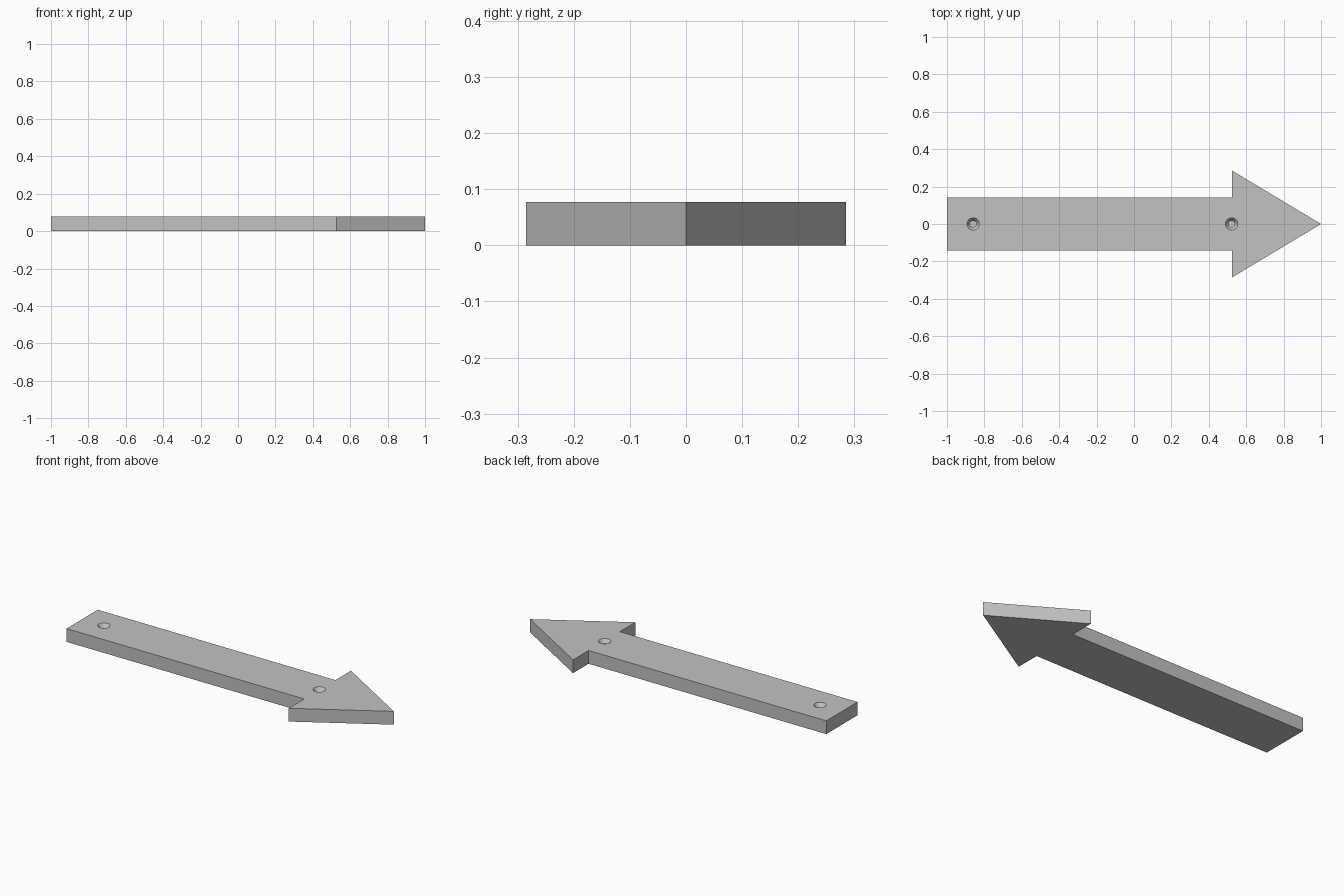
import bpy
import bmesh
from math import cos, sin, tau

if "Cube" in bpy.data.objects:
    bpy.data.objects.remove(bpy.data.objects["Cube"], do_unlink=True)

THICKNESS = 0.077
SHAFT, HEAD, NECK = 0.143, 0.285, 0.525

grey = bpy.data.materials.new("plain_grey")
grey.use_nodes = True
colour = (0.54, 0.54, 0.54, 1)
grey.diffuse_color = colour
grey.node_tree.nodes["Principled BSDF"].inputs["Base Color"].default_value = colour


def make_object(name, bm):
    bmesh.ops.recalc_face_normals(bm, faces=bm.faces)
    mesh = bpy.data.meshes.new(name)
    bm.to_mesh(mesh)
    bm.free()
    mesh.materials.append(grey)
    obj = bpy.data.objects.new(name, mesh)
    bpy.context.collection.objects.link(obj)
    return obj


# Arrow plate: half outline mirrored across the long axis, then extruded
half = [(-1, -SHAFT), (NECK, -SHAFT), (NECK, -HEAD)]
outline = half + [(1, 0)] + [(x, -y) for x, y in reversed(half)]
bm = bmesh.new()
base = bm.faces.new([bm.verts.new((x, y, 0)) for x, y in outline])
top = bmesh.ops.extrude_face_region(bm, geom=[base], use_keep_orig=True)
bmesh.ops.translate(bm, vec=(0, 0, THICKNESS),
                    verts=[v for v in top["geom"] if isinstance(v, bmesh.types.BMVert)])
arrow = make_object("arrow_plate", bm)


# Blind countersunk screw holes, revolved from a radius and height profile
def hole_cutter(x, sides=32):
    profile = [(0.017, 0.012), (0.017, 0.055), (0.033, THICKNESS), (0.033, 0.1)]
    bm = bmesh.new()
    rings = [[bm.verts.new((x + r * cos(tau * i / sides), r * sin(tau * i / sides), z))
              for i in range(sides)] for r, z in profile]
    for low, high in zip(rings, rings[1:]):
        for i in range(sides):
            j = (i + 1) % sides
            bm.faces.new((low[i], low[j], high[j], high[i]))
    bm.faces.new(rings[0])
    bm.faces.new(rings[-1])
    cutter = make_object("hole_cutter", bm)
    cutter.hide_render = True
    return cutter


bpy.context.view_layer.objects.active = arrow
for x in (-0.86, 0.522):
    cutter = hole_cutter(x)
    cut = arrow.modifiers.new("screw_hole", "BOOLEAN")
    cut.operation = "DIFFERENCE"
    cut.solver = "EXACT"
    cut.object = cutter
    bpy.ops.object.modifier_apply(modifier=cut.name)
    bpy.data.objects.remove(cutter, do_unlink=True)

# Smooth hole walls, sharp plate edges
arrow.select_set(True)
bpy.ops.object.shade_smooth_by_angle()
